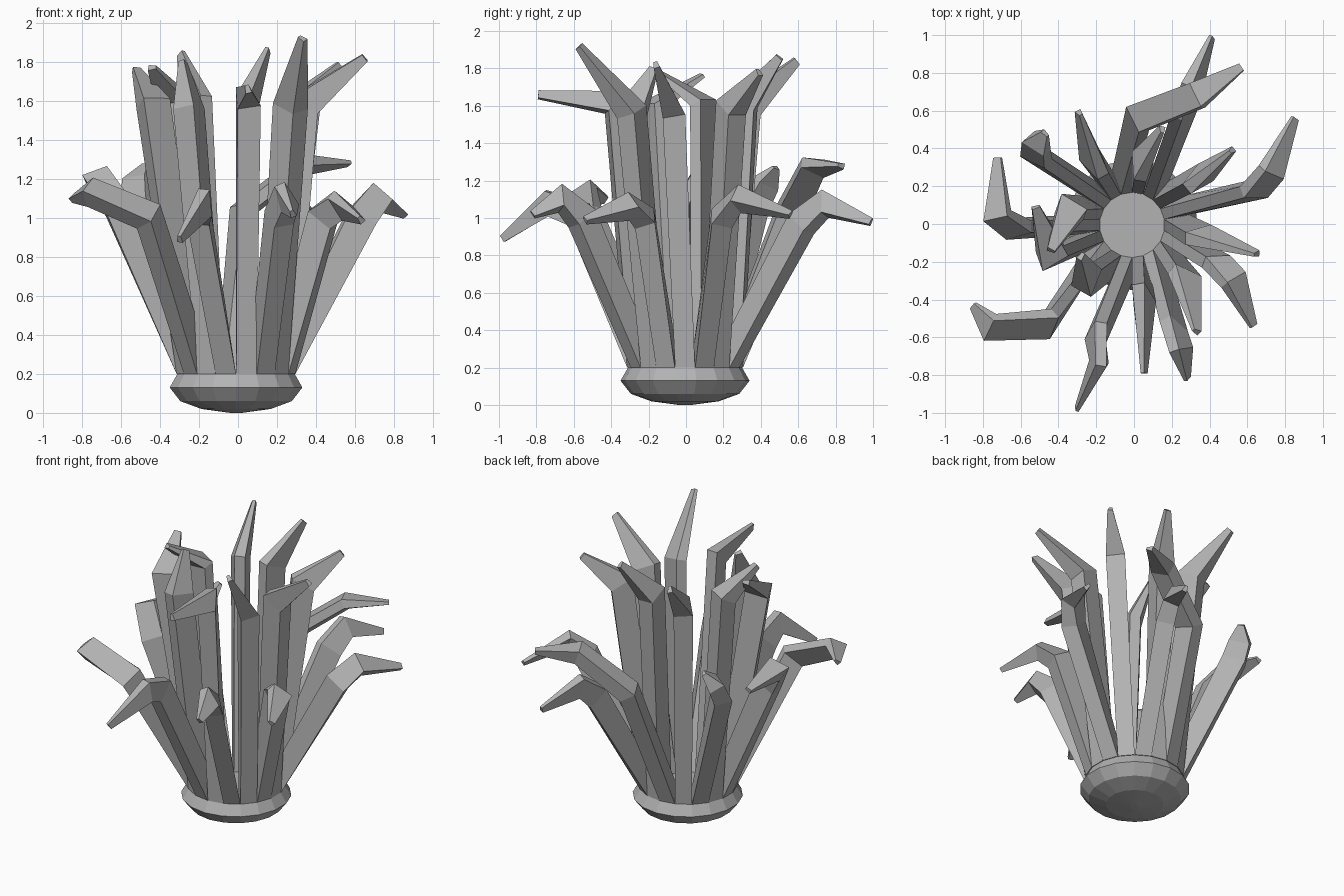
import bpy, bmesh, math
from mathutils import Vector

cube = bpy.data.objects.get("Cube")
if cube:
    bpy.data.objects.remove(cube, do_unlink=True)

grey = bpy.data.materials.new("plain_grey")
grey.use_nodes = True
colour = (0.45, 0.45, 0.45, 1)
grey.diffuse_color = colour
grey.node_tree.nodes["Principled BSDF"].inputs["Base Color"].default_value = colour

CENTRE = Vector((-0.01, -0.005, 0))
SIDES = 18
STEP = math.tau / SIDES
INNER, OUTER, TOP = 0.17, 0.305, 0.2


def finish(bm, name):
    bmesh.ops.recalc_face_normals(bm, faces=bm.faces)
    mesh = bpy.data.meshes.new(name)
    bm.to_mesh(mesh)
    bm.free()
    mesh.materials.append(grey)
    obj = bpy.data.objects.new(name, mesh)
    bpy.context.collection.objects.link(obj)


def skin(bm, rings):
    """Join consecutive vertex rings and cap both ends."""
    for a, b in zip(rings, rings[1:]):
        for i in range(len(a)):
            j = (i + 1) % len(a)
            bm.faces.new((a[i], a[j], b[j], b[i]))
    bm.faces.new(rings[0])
    bm.faces.new(rings[-1])


# Faceted bowl-shaped foot, its corners lined up with the tentacle joints
def make_foot(profile):
    bm = bmesh.new()
    rings = []
    for r, z in profile:
        turns = [STEP * (i + 0.5) for i in range(SIDES)]
        rings.append([bm.verts.new(CENTRE + Vector((r * math.cos(a), r * math.sin(a), z)))
                      for a in turns])
    skin(bm, rings)
    finish(bm, "foot")


# Four-sided tentacle with a wedge section, growing from one sector of the rim
def make_tentacle(name, sector, path, scales):
    a = STEP * sector
    u = Vector((math.cos(a), math.sin(a), 0))
    depth = (OUTER - INNER) / 2
    wide, narrow = OUTER * math.sin(STEP / 2), INNER * math.sin(STEP / 2)
    section = [(-depth, -narrow), (depth, -wide), (depth, wide), (-depth, narrow)]
    points = [CENTRE + u * (INNER + depth) + Vector((0, 0, TOP))] + [Vector(p) for p in path]
    segments = [(q - p).normalized() for p, q in zip(points, points[1:])]
    segments = [Vector((0, 0, 1))] + segments + segments[-1:]
    bm = bmesh.new()
    rings = []
    for k, (p, s) in enumerate(zip(points, scales)):
        t = segments[0] if k == 0 else (segments[k] + segments[k + 1]).normalized()
        u = (u - t * u.dot(t)).normalized()
        v = t.cross(u)
        rings.append([bm.verts.new(p + s * (u * x + v * y)) for x, y in section])
    skin(bm, rings)
    finish(bm, name)


make_foot([(0.03, 0.0), (0.18, 0.02), (0.29, 0.06), (0.345, 0.13), (OUTER, TOP)])

# Tall inner tentacles, counter-clockwise from the left: bend, tip
inner = [
    ((0.34, -0.07, 1.58), (0.65, -0.16, 1.82)),
    ((0.33, 0.23, 1.59), (0.52, 0.39, 1.78)),
    ((0.04, 0.3, 1.61), (0.15, 0.5, 1.86)),
    ((-0.2, 0.31, 1.59), (-0.29, 0.59, 1.84)),
    ((-0.33, 0.08, 1.61), (-0.44, -0.14, 1.77)),
    ((-0.43, -0.17, 1.59), (-0.52, 0.09, 1.76)),
    ((-0.24, -0.29, 1.56), (-0.28, -0.17, 1.8)),
    ((0.04, -0.37, 1.62), (0.05, -0.79, 1.66)),
    ((0.26, -0.28, 1.57), (0.33, -0.57, 1.92)),
]
for n, path in enumerate(inner):
    make_tentacle(f"inner_tentacle_{n + 1}", 2 * n, path, (1, 1.15, 0.32))

# Short outer tentacles between them: bend, crest, tip
outer = [
    ((0.63, 0.18, 1.0), (0.72, 0.28, 1.11), (0.85, 0.56, 1.02)),
    ((0.26, 0.61, 0.97), (0.3, 0.74, 1.08), (0.41, 0.99, 0.98)),
    ((0.03, 0.56, 1.04), (0.34, 0.68, 1.28), (0.57, 0.83, 1.28)),
    ((-0.51, 0.36, 1.08), (-0.51, 0.42, 1.19), (-0.47, 0.48, 1.27)),
    ((-0.61, -0.02, 1.05), (-0.72, 0.05, 1.21), (-0.72, 0.35, 1.17)),
    ((-0.45, -0.52, 1.01), (-0.76, -0.54, 1.14), (-0.85, -0.43, 1.1)),
    ((-0.19, -0.57, 1.02), (-0.18, -0.74, 1.08), (-0.3, -0.98, 0.89)),
    ((0.2, -0.55, 1.0), (0.24, -0.67, 1.11), (0.28, -0.82, 1.02)),
    ((0.43, -0.21, 1.0), (0.52, -0.3, 1.07), (0.63, -0.54, 0.99)),
]
for n, path in enumerate(outer):
    make_tentacle(f"outer_tentacle_{n + 1}", 2 * n + 1, path, (1, 1.1, 1, 0.3))
